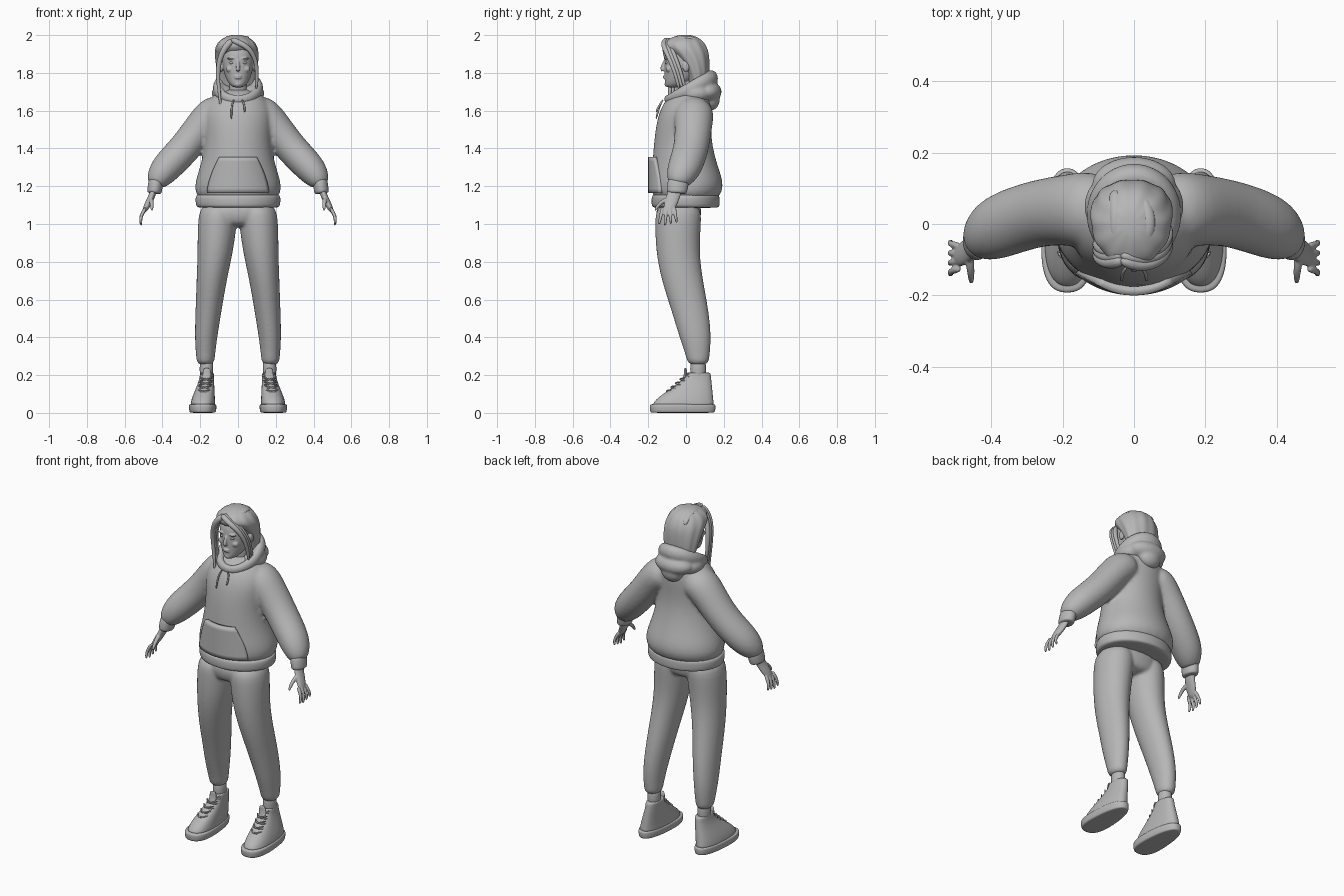
import bpy, bmesh, math
from mathutils import Vector, Matrix

cube = bpy.data.objects.get("Cube")
if cube:
    bpy.data.objects.remove(cube)

grey = (.47, .47, .47, 1)
clay = bpy.data.materials.new("clay_grey")
clay.use_nodes = True
clay.diffuse_color = grey
shader = next(node for node in clay.node_tree.nodes if node.type == 'BSDF_PRINCIPLED')
shader.inputs["Base Color"].default_value = grey

SIDES = {"left": 1, "right": -1}
SIDEWAYS = Vector((1, 0, 0))
DEPTH = Vector((0, 1, 0))
UP = Vector((0, 0, 1))


def mix(start, end, t):
    return start + (end - start) * t


def power(value, exponent):
    return math.copysign(abs(value) ** exponent, value)


def ring(z, wide, front, back, x=0):
    """Level cross-section: centre and two half axes."""
    return Vector((x, (front + back) / 2, z)), SIDEWAYS * wide, DEPTH * (back - front) / 2


def mirrored(points, side):
    return [(x * side, y, z) for x, y, z in points]


def loft(bm, rings, sides=24, square=1, heel=0, ripple=0, closed=False):
    """Skin a list of cross-sections."""
    loops = []
    for centre, across, along in rings:
        loop = []
        for i in range(sides):
            angle = math.tau * i / sides
            wave = 1 + ripple * math.sin(11 * angle)
            c, s = power(math.cos(angle), square), power(math.sin(angle), square)
            loop.append(bm.verts.new(centre + across * c * wave * (1 - heel * s) + along * s * wave))
        loops.append(loop)
    following = loops[1:] + (loops[:1] if closed else [])
    for lower, upper in zip(loops, following):
        for i in range(sides):
            bm.faces.new((lower[i - 1], lower[i], upper[i], upper[i - 1]))
    if not closed:
        bm.faces.new(loops[0])
        bm.faces.new(loops[-1])


def tube(bm, points, radii, flat=1, ref=DEPTH, sides=12, closed=False):
    """Skin a path; radii may be one value per point or a start and end pair."""
    spots = [Vector(p) for p in points]
    last = len(spots) - 1
    rings = []
    for i, spot in enumerate(spots):
        before = spots[i - 1] if i or closed else spot
        after = spots[(i + 1) % len(spots)] if i < last or closed else spot
        heading = (after - before).normalized()
        along = (ref - heading * ref.dot(heading)).normalized()
        radius = radii[i] if len(radii) == len(spots) else mix(*radii, i / last)
        rings.append((spot, along.cross(heading) * radius, along * radius * flat))
    loft(bm, rings, sides, closed=closed)


def ball(bm, at, size):
    place = Matrix.Translation(at) @ Matrix.Diagonal((*size, 1))
    bmesh.ops.create_uvsphere(bm, u_segments=20, v_segments=12, radius=1, matrix=place)


def finish(name, bm, subdiv=2, voxel=0, soften=4):
    bmesh.ops.recalc_face_normals(bm, faces=bm.faces)
    for face in bm.faces:
        face.smooth = True
    mesh = bpy.data.meshes.new(name)
    bm.to_mesh(mesh)
    bm.free()
    mesh.materials.append(clay)
    part = bpy.data.objects.new(name, mesh)
    bpy.context.scene.collection.objects.link(part)
    if subdiv:
        rounding = part.modifiers.new("round", 'SUBSURF')
        rounding.levels = rounding.render_levels = subdiv
    if voxel:
        fuse = part.modifiers.new("fuse", 'REMESH')
        fuse.mode, fuse.voxel_size, fuse.use_smooth_shade = 'VOXEL', voxel, True
        relax = part.modifiers.new("soften", 'SMOOTH')
        relax.factor, relax.iterations = .5, soften
    return part


def lofted(name, rings, **options):
    bm = bmesh.new()
    loft(bm, rings, **options)
    finish(name, bm)


# Hoodie body fused with sleeves
bm = bmesh.new()
loft(bm, [ring(z=1.1, wide=.21, front=-.17, back=.16),
          ring(z=1.2, wide=.24, front=-.19, back=.21),
          ring(z=1.3, wide=.2, front=-.18, back=.17),
          ring(z=1.45, wide=.17, front=-.17, back=.13),
          ring(z=1.58, wide=.19, front=-.15, back=.14),
          ring(z=1.66, wide=.16, front=-.11, back=.14),
          ring(z=1.72, wide=.08, front=-.04, back=.11)])
sleeve = [(.06, .04, 1.6), (.13, .04, 1.59), (.19, .04, 1.52), (.28, .03, 1.4),
          (.39, -.01, 1.29), (.43, -.04, 1.23), (.44, -.04, 1.2)]
for side in SIDES.values():
    tube(bm, mirrored(sleeve, side), (.08, .1, .09, .085, .085, .06, .04), flat=1.1, sides=24)
finish("hoodie", bm, voxel=.01)

# Waistband
band = dict(front=-.185, back=.18)
lofted("hoodie_waistband", [ring(z=1.085, wide=.21, front=-.17, back=.17), ring(z=1.09, wide=.225, **band),
                            ring(z=1.15, wide=.23, **band), ring(z=1.16, wide=.21, front=-.17, back=.17)])

# Front pocket, curved around the belly and narrowing upward
bm = bmesh.new()
columns, rows = 20, 8
bmesh.ops.create_grid(bm, x_segments=columns, y_segments=rows, size=1)
for vert in bm.verts:
    across, rise = vert.co.x, (vert.co.y + 1) / 2
    x = across * mix(.165, .1, rise ** 1.6)
    bulge = math.sqrt(1 - (x / mix(.23, .195, rise)) ** 2)
    vert.co = (x, -.2 * bulge, mix(1.165, 1.355, rise))
pocket = finish("front_pocket", bm, subdiv=0)
cloth = pocket.modifiers.new("cloth", 'SOLIDIFY')
cloth.thickness, cloth.offset = .025, -1

# Hood: rolled collar, low in front, with a folded bag behind
bm = bmesh.new()
turns = [math.tau * i / 12 for i in range(12)]
collar = [(.11 * math.sin(a), .02 - .12 * math.cos(a), 1.715 - .06 * math.cos(a)) for a in turns]
tube(bm, collar, [.03 - .008 * math.cos(a) for a in turns], flat=1.2, ref=UP, closed=True)
ball(bm, at=(0, .11, 1.7), size=(.12, .08, .06))
ball(bm, at=(0, .13, 1.66), size=(.07, .05, .06))
for side in SIDES.values():
    ball(bm, at=(.08 * side, .05, 1.69), size=(.06, .08, .05))
finish("hood", bm, voxel=.008)

# Drawstrings
for label, side in SIDES.items():
    bm = bmesh.new()
    tip = 1.57 + .02 * side
    cord = [(.02, -.12, 1.66), (.035, -.14, 1.63), (.035, -.16, tip)]
    tube(bm, mirrored(cord, side), (.005, .006), sides=8)
    finish(label + "_drawstring", bm)

# Trousers: hips fused with both legs
bm = bmesh.new()
loft(bm, [ring(z=.98, wide=.15, front=-.13, back=.06),
          ring(z=1.03, wide=.21, front=-.16, back=.08),
          ring(z=1.13, wide=.2, front=-.16, back=.09)])
for side in SIDES.values():
    loft(bm, [ring(z=.25, x=.172 * side, wide=.046, front=.01, back=.12),
              ring(z=.3, x=.172 * side, wide=.05, front=0, back=.125),
              ring(z=.4, x=.17 * side, wide=.06, front=-.035, back=.135),
              ring(z=.55, x=.155 * side, wide=.07, front=-.08, back=.12),
              ring(z=.7, x=.14 * side, wide=.08, front=-.13, back=.09),
              ring(z=.85, x=.12 * side, wide=.094, front=-.16, back=.07),
              ring(z=1, x=.11 * side, wide=.105, front=-.165, back=.08),
              ring(z=1.12, x=.1 * side, wide=.1, front=-.16, back=.085)])
finish("trousers", bm, voxel=.009, soften=3)

for label, side in SIDES.items():
    # Sleeve cuff
    bm = bmesh.new()
    cuff = [(.432, -.04, 1.235), (.434, -.04, 1.225), (.443, -.05, 1.17), (.444, -.05, 1.16)]
    tube(bm, mirrored(cuff, side), (.035, .041, .039, .034), flat=1.4, sides=24)
    finish(label + "_sleeve_cuff", bm)

    # Hand: palm, four fingers fanned by index, and thumb
    bm = bmesh.new()
    palm = [(.443, -.05, 1.2), (.452, -.065, 1.155), (.475, -.08, 1.11), (.5, -.1, 1.06)]
    tube(bm, mirrored(palm, side), (.02, .018, .018, .013), flat=2, sides=16)
    for finger in range(4):
        y = -.125 + .021 * finger
        fan = .012 - .007 * finger
        low = .99 + .007 * abs(finger - 1)
        joints = [(.487, y, 1.09), (.51, y - fan / 2, 1.05), (.516, y - fan, low + .03), (.512, y - fan * 1.5, low)]
        tube(bm, mirrored(joints, side), (.011, .007))
    thumb = [(.462, -.08, 1.14), (.458, -.125, 1.12), (.456, -.15, 1.095), (.456, -.165, 1.07)]
    tube(bm, mirrored(thumb, side), (.014, .007))
    finish(label + "_hand", bm, voxel=.004, soften=2)

    # Ankle
    lofted(label + "_ankle", [ring(z=z, x=.167 * side, wide=.036, front=.022, back=.106) for z in (.18, .23, .29)])

    # Shoe sole with rounded rims, then an upper easing from toe box to collar
    lofted(label + "_shoe_sole",
           [ring(z=z, x=.187 * side, wide=.071 - inset, front=inset - .193, back=.157 - inset)
            for z, inset in ((0, .012), (.003, .003), (.025, 0), (.044, 0), (.048, .01))],
           square=.8, heel=.18, sides=32)
    upper = []
    for step in range(9):
        t = step / 8
        ease = t * t * (3 - 2 * t)
        upper.append(ring(z=mix(.03, .214, t), x=mix(.187, .164, ease) * side, wide=mix(.065, .036, ease),
                          front=mix(-.182, .002, ease), back=mix(.149, .13, t)))
    upper.append(ring(z=.212, x=.164 * side, wide=.028, front=.012, back=.118))
    lofted(label + "_shoe_upper", upper, square=.85, heel=.12, sides=32)

    # Tongue and crossed laces climbing the instep
    bm = bmesh.new()
    tongue = [(.168, -.015, .165), (.165, 0, .205), (.164, -.004, .24)]
    tube(bm, mirrored(tongue, side), (.024, .021), flat=.4)
    finish(label + "_shoe_tongue", bm)
    bm = bmesh.new()
    for row in range(5):
        x, y, z = .18 - .004 * row, -.11 + .024 * row, .115 + .021 * row
        for lean in (-.008, .008):
            lace = [(x + .036 * s, y + .035 * s * s, z + lean * s) for s in (-1, -.4, .4, 1)]
            tube(bm, mirrored(lace, side), (.005, .005), ref=UP, sides=6)
    finish(label + "_shoe_laces", bm, subdiv=1)

# Head with neck, nose, lips, chin, brows, cheeks and ears
bm = bmesh.new()
tube(bm, [(0, .03, 1.64), (0, .015, 1.7), (0, .01, 1.78)], (.05, .045), sides=24)
loft(bm, [ring(z=1.722, wide=.022, front=-.1, back=-.045),
          ring(z=1.735, wide=.042, front=-.112, back=-.01),
          ring(z=1.765, wide=.063, front=-.112, back=.05),
          ring(z=1.81, wide=.078, front=-.115, back=.08),
          ring(z=1.87, wide=.086, front=-.115, back=.1),
          ring(z=1.93, wide=.082, front=-.11, back=.1),
          ring(z=1.98, wide=.03, front=-.05, back=.04)], square=.9)
tube(bm, [(0, -.108, 1.872), (0, -.12, 1.845), (0, -.129, 1.822), (0, -.118, 1.81)], (.007, .013))
for z in (1.783, 1.773):
    ball(bm, at=(0, -.11, z), size=(.02, .012, .005))
ball(bm, at=(0, -.1, 1.74), size=(.02, .014, .015))
for side in SIDES.values():
    ball(bm, at=(.034 * side, -.105, 1.876), size=(.024, .012, .006))
    ball(bm, at=(.043 * side, -.09, 1.82), size=(.022, .018, .018))
    ball(bm, at=(.088 * side, 0, 1.835), size=(.01, .02, .03))
finish("head", bm, voxel=.004, soften=3)

# Eyes
for label, side in SIDES.items():
    bm = bmesh.new()
    ball(bm, at=(.033 * side, -.097, 1.853), size=(.014, .014, .008))
    finish(label + "_eye", bm, subdiv=0)

# Hair: rippled cap that falls into the hood
lofted("hair_cap", [ring(z=1.67, x=-.005, wide=.07, front=.03, back=.11),
                    ring(z=1.75, x=-.005, wide=.095, front=.015, back=.12),
                    ring(z=1.83, x=-.005, wide=.11, front=-.015, back=.126),
                    ring(z=1.9, x=-.007, wide=.116, front=-.08, back=.124),
                    ring(z=1.935, x=-.008, wide=.112, front=-.122, back=.112),
                    ring(z=1.968, x=-.008, wide=.094, front=-.113, back=.093),
                    ring(z=1.99, x=-.008, wide=.06, front=-.07, back=.06),
                    ring(z=2.002, x=-.008, wide=.025, front=-.03, back=.025)], sides=66, ripple=.018)

# Layered locks: long on the right, short on the left, and swept back over the crown
bm = bmesh.new()
for layer in range(3):
    shift = .016 * layer
    long_lock = [(-.03, -.1, 1.975), (-.07, -.113, 1.935), (-.1, -.1, 1.87),
                 (-.108, -.085, 1.79), (-.1, -.085, 1.7), (-.09, -.09, 1.61 + shift)]
    short_lock = [(-.04, -.1, 1.978), (.02, -.122, 1.955), (.07, -.108, 1.92),
                  (.096, -.08, 1.86), (.102, -.055, 1.79), (.096, -.035, 1.71)]
    for lock, radii in ((long_lock, (.02, .006)), (short_lock, (.018, .008))):
        tube(bm, [(x, y + shift, z) for x, y, z in lock], radii)
    arc = [math.pi * step / 6 for step in range(1, 6)]
    crown = [(-.05 + shift * 3 * math.sin(a), -.11 * math.cos(a), 1.88 + .108 * math.sin(a)) for a in arc]
    tube(bm, crown, (.013, .016), ref=SIDEWAYS, flat=1.3)
finish("hair_locks", bm)
